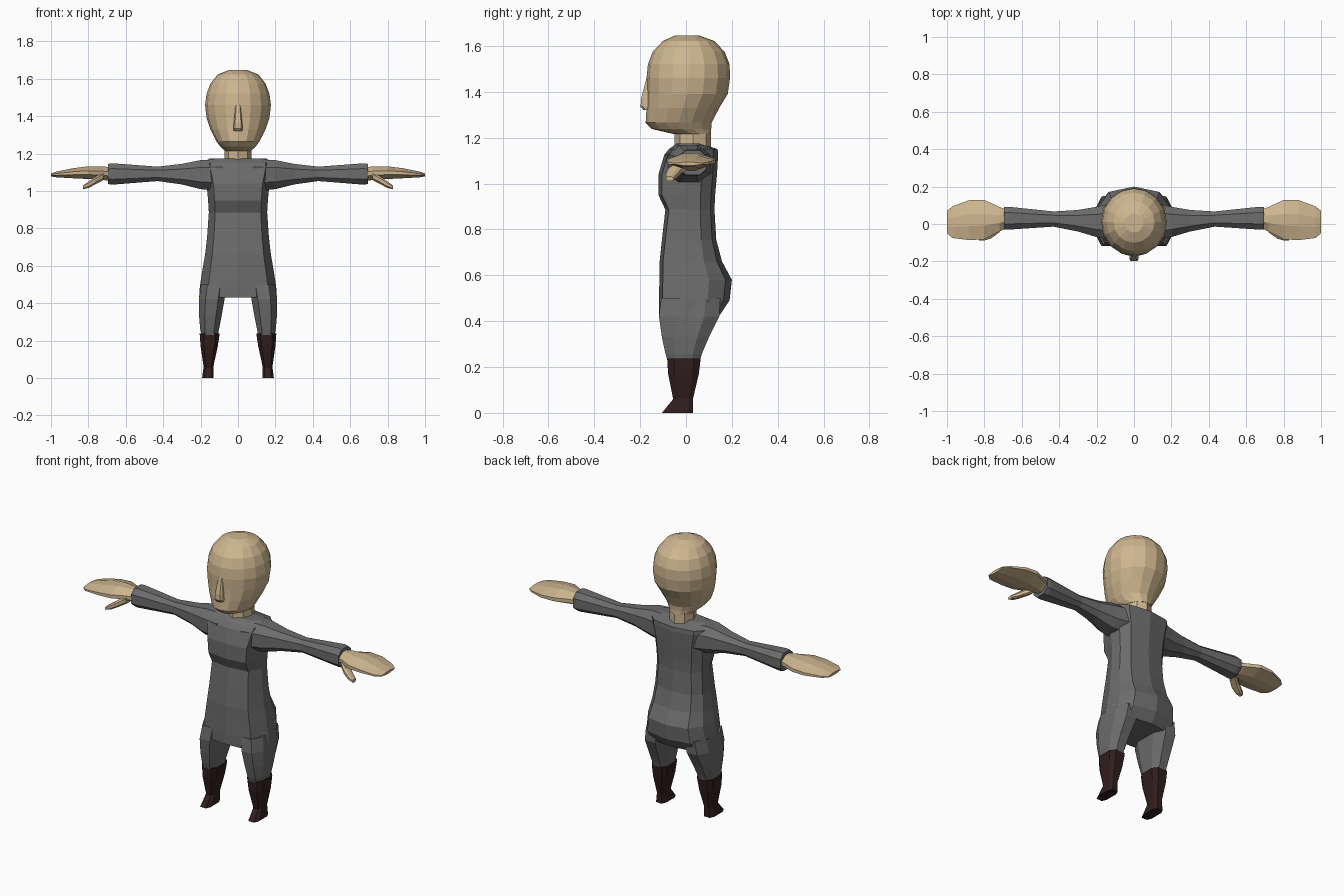
import bpy, bmesh, math


def material(name, rgb):
    m = bpy.data.materials.new(name)
    m.diffuse_color = (*rgb, 1)
    return m


skin = material("skin tan", (0.62, 0.47, 0.28))
cloth = material("suit grey", (0.15, 0.15, 0.15))
leather = material("boot brown", (0.031, 0.013, 0.013))


def loft(name, rings, mat, mirror=False):
    """Skin a list of equal-length point rings and cap both ends."""
    bm = bmesh.new()
    vs = [[bm.verts.new(p) for p in r] for r in rings]
    n = len(vs[0])
    for a, b in zip(vs, vs[1:]):
        for i in range(n):
            j = (i + 1) % n
            bm.faces.new((a[i], a[j], b[j], b[i]))
    bm.faces.new(vs[0])
    bm.faces.new(vs[-1])
    bmesh.ops.recalc_face_normals(bm, faces=bm.faces)
    me = bpy.data.meshes.new(name)
    bm.to_mesh(me)
    bm.free()
    me.materials.append(mat)
    ob = bpy.data.objects.new(name, me)
    bpy.context.collection.objects.link(ob)
    if mirror:
        ob.modifiers.new("mirror", 'MIRROR').use_mirror_merge = False
    return ob


def octagon(a0, a1, b0, b1, k):
    """Rectangle with its corners cut off by the fraction k."""
    u, v = (a1 - a0) * k, (b1 - b0) * k
    return [(a0 + u, b0), (a1 - u, b0), (a1, b0 + v), (a1, b1 - v),
            (a1 - u, b1), (a0 + u, b1), (a0, b1 - v), (a0, b0 + v)]


def z_rings(rows, k):      # rows: z, x0, x1, y0, y1
    return [[(a, b, z) for a, b in octagon(*r, k)] for z, *r in rows]


def x_rings(rows, k):      # rows: x, y0, y1, z0, z1
    return [[(x, a, b) for a, b in octagon(*r, k)] for x, *r in rows]


def ellipse(z, rx, y0, y1, n=16):
    c, ry = (y0 + y1) / 2, (y1 - y0) / 2
    return [(rx * math.sin(t), c - ry * math.cos(t), z)
            for t in (2 * math.pi * i / n for i in range(n))]


# head, narrowing to the jaw
loft("head", [ellipse(*r) for r in [
    (1.215, .07, -.05, .11), (1.238, .095, -.15, .11), (1.265, .115, -.176, .112),
    (1.33, .148, -.172, .145), (1.39, .168, -.170, .182), (1.46, .176, -.172, .192),
    (1.52, .168, -.166, .19), (1.575, .147, -.145, .168), (1.622, .11, -.10, .122),
    (1.646, .05, -.045, .055)]], skin)
loft("neck", [ellipse(z, .072, -.05, .11, 8) for z in (1.12, 1.24)], skin)

# nose wedge
loft("nose", z_rings([
    (1.32, -.022, .022, -.186, -.13), (1.335, -.025, .025, -.198, -.13),
    (1.37, -.022, .022, -.196, -.13), (1.46, -.013, .013, -.172, -.13)], .15), skin)


# torso: half outline with a centre line front and back, mirrored
def torso_ring(z, rx, yf, yb):
    half = [(.78 * rx, yf + .015), (rx, .0), (.96 * rx, .5 * yb), (.7 * rx, .86 * yb)]
    right = [(x, y, z) for x, y in half]
    left = [(-x, y, z) for x, y in reversed(half)]
    return [(0, yf, z)] + right + [(0, yb, z)] + left


loft("torso", [torso_ring(*r) for r in [
    (.43, .208, -.117, .15), (.49, .204, -.118, .19), (.58, .19, -.116, .2),
    (.66, .176, -.115, .157), (.755, .165, -.105, .132), (.886, .156, -.09, .124),
    (.95, .16, -.12, .127), (1.04, .168, -.12, .135), (1.125, .19, -.095, .14),
    (1.15, .19, -.075, .138), (1.175, .15, -.04, .06)]], cloth)

# trouser legs and boots
loft("trouser_leg", z_rings([
    (.50, .06, .198, -.108, .15), (.42, .072, .208, -.118, .145),
    (.33, .088, .208, -.105, .10), (.26, .102, .202, -.09, .07),
    (.225, .108, .195, -.08, .06)], .25), cloth, True)
loft("boot", z_rings([
    (.237, .098, .205, -.082, .064), (.17, .108, .2, -.078, .056),
    (.06, .132, .184, -.056, .03), (0, .13, .192, -.105, .03)], .2), leather, True)

# sleeves
loft("sleeve", x_rings([
    (.08, -.09, .12, 1.0, 1.17), (.2, -.07, .092, 1.01, 1.165),
    (.3, -.04, .075, 1.035, 1.145), (.43, -.014, .067, 1.053, 1.13),
    (.67, -.03, .092, 1.034, 1.148), (.695, -.03, .09, 1.037, 1.145)], .25), cloth, True)

# mitten hands with drooping thumbs
loft("hand", x_rings([
    (.68, -.02, .075, 1.055, 1.125), (.72, -.04, .092, 1.058, 1.132),
    (.80, -.082, .128, 1.064, 1.132), (.88, -.086, .128, 1.068, 1.122),
    (.97, -.075, .095, 1.073, 1.104), (1.0, -.05, .07, 1.078, 1.094)], .35), skin, True)
loft("thumb", x_rings([
    (.72, -.045, .015, 1.058, 1.10), (.765, -.078, -.02, 1.034, 1.075),
    (.80, -.088, -.04, 1.016, 1.05), (.828, -.088, -.055, 1.01, 1.03)], .25), skin, True)
